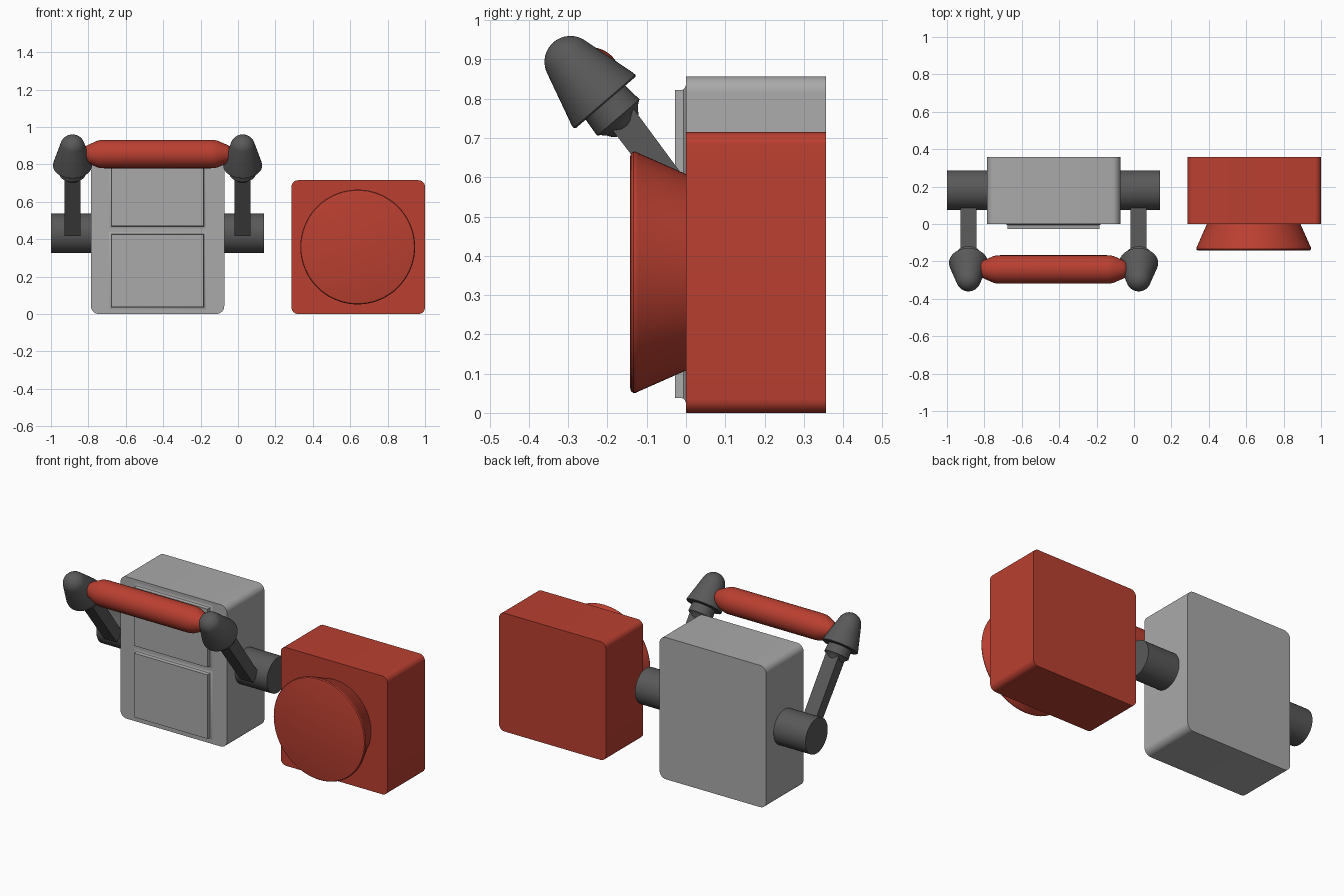
import bpy
import bmesh
from math import sin, cos, pi, radians
from mathutils import Matrix, Vector

cube = bpy.data.objects.get("Cube")
if cube:
    bpy.data.objects.remove(cube, do_unlink=True)


def material(name, colour):
    m = bpy.data.materials.new(name)
    m.use_nodes = True
    m.diffuse_color = (*colour, 1)
    bsdf = next(n for n in m.node_tree.nodes if n.type == 'BSDF_PRINCIPLED')
    bsdf.inputs["Base Color"].default_value = (*colour, 1)
    return m


RED = material("brick red", (0.49, 0.05, 0.03))
GREY = material("light grey", (0.40, 0.40, 0.40))
DARK = material("dark grey", (0.10, 0.10, 0.10))


def loft(name, rings, mat, matrix=Matrix()):
    """Skin a stack of equal-length rings and cap both ends."""
    bm = bmesh.new()
    loops = [[bm.verts.new(matrix @ Vector(p)) for p in ring] for ring in rings]
    n = len(loops[0])
    for a, b in zip(loops, loops[1:]):
        for i in range(n):
            j = (i + 1) % n
            bm.faces.new((a[i], a[j], b[j], b[i]))
    bm.faces.new(loops[0][::-1])
    bm.faces.new(loops[-1])
    bmesh.ops.recalc_face_normals(bm, faces=bm.faces)
    mesh = bpy.data.meshes.new(name)
    bm.to_mesh(mesh)
    bm.free()
    obj = bpy.data.objects.new(name, mesh)
    bpy.context.collection.objects.link(obj)
    mesh.materials.append(mat)
    bpy.ops.object.select_all(action='DESELECT')
    obj.select_set(True)
    bpy.context.view_layer.objects.active = obj
    bpy.ops.object.shade_smooth_by_angle(angle=radians(32))
    return obj


def lathe(name, profile, mat, matrix, sides=48):
    """Turn (radius, height) points about local z."""
    rings = [[(r * cos(2 * pi * i / sides), r * sin(2 * pi * i / sides), h)
              for i in range(sides)] for r, h in profile]
    return loft(name, rings, mat, matrix)


def rounded_block(name, x, width, height, depth, radius, mat):
    """Block with rounded front outline, extruded straight back."""
    outline = []
    for k, (sx, sz) in enumerate([(1, 1), (-1, 1), (-1, -1), (1, -1)]):
        for i in range(9):
            a = (k + i / 8) * pi / 2
            outline.append((x + sx * (width / 2 - radius) + radius * cos(a),
                            height / 2 + sz * (height / 2 - radius) + radius * sin(a)))
    return loft(name, [[(u, y, v) for u, v in outline] for y in (0, depth)], mat)


def rect(cx, cy, hx, hy, z):
    return [(cx + sx * hx, cy + sy * hy, z)
            for sx, sy in ((-1, -1), (1, -1), (1, 1), (-1, 1))]


CX = -0.43          # middle of the grey body
ARM = 0.455         # arm distance from that middle
ALONG_X = Matrix.Rotation(pi / 2, 4, 'Y')
FORWARD = Matrix.Rotation(pi / 2, 4, 'X')

# Main bodies
rounded_block("grey_body", CX, 0.713, 0.857, 0.357, 0.042, GREY)
rounded_block("red_body", 0.643, 0.714, 0.715, 0.357, 0.035, RED)

# Raised front panels with a small flared foot
for name, low, high in (("lower_panel", 0.038, 0.425), ("upper_panel", 0.47, 0.822)):
    mid, half = (low + high) / 2, (high - low) / 2
    rings = [rect(0, 0, 0.245 + o, half + o, h)
             for o, h in ((0.014, 0), (0.007, 0.002), (0.002, 0.006), (0, 0.012), (0, 0.028))]
    loft(name, rings, GREY, Matrix.Translation((CX, 0, mid)) @ FORWARD)

# Flared red disc
disc = [(0.25, 0), (0.304, 0.122), (0.307, 0.128), (0.307, 0.134), (0.303, 0.14), (0.296, 0.142)]
lathe("red_disc", disc, RED, Matrix.Translation((0.64, 0, 0.358)) @ FORWARD, 72)

# Domed joint: rod fillet, collar, cone, then round tip
joint = [(0.035, -0.085), (0.044, -0.078), (0.052, -0.066), (0.064, -0.054), (0.071, -0.05),
         (0.067, -0.004), (0.067, 0), (0.1, 0), (0.104, 0.004), (0.103, 0.012)]
joint += [(0.066 * cos(a), 0.137 + 0.066 * sin(a))
          for a in (radians(15 + 8 * i) for i in range(10))]

for side, s in (("right", -1), ("left", 1)):
    x = CX + s * ARM
    # Pivot cylinder
    lathe(side + "_pivot", [(0.106, 0.35), (0.106, 0.57)], DARK,
          Matrix.Translation((CX, 0.181, 0.431)) @ Matrix.Rotation(s * pi / 2, 4, 'Y'))
    # Slanted arm
    arm = Matrix.Translation((x, 0.074, 0.436)) @ Matrix.Rotation(radians(37), 4, 'X')
    loft(side + "_arm", [rect(0, 0, 0.0425, 0.034, 0), rect(0, 0, 0.0425, 0.038, 0.4)], DARK, arm)
    # Domed joint
    lathe(side + "_joint", joint, DARK,
          Matrix.Translation((x, -0.205, 0.79)) @ Matrix.Rotation(radians(40.7), 4, 'X'))

# Red grip between the joints
end = [(0.076, 0.285), (0.075, 0.305), (0.071, 0.322), (0.05, 0.37), (0.042, 0.385), (0.03, 0.393)]
grip = [(r, -h) for r, h in reversed(end)] + end
lathe("red_grip", grip, RED, Matrix.Translation((CX, -0.243, 0.855)) @ ALONG_X)
